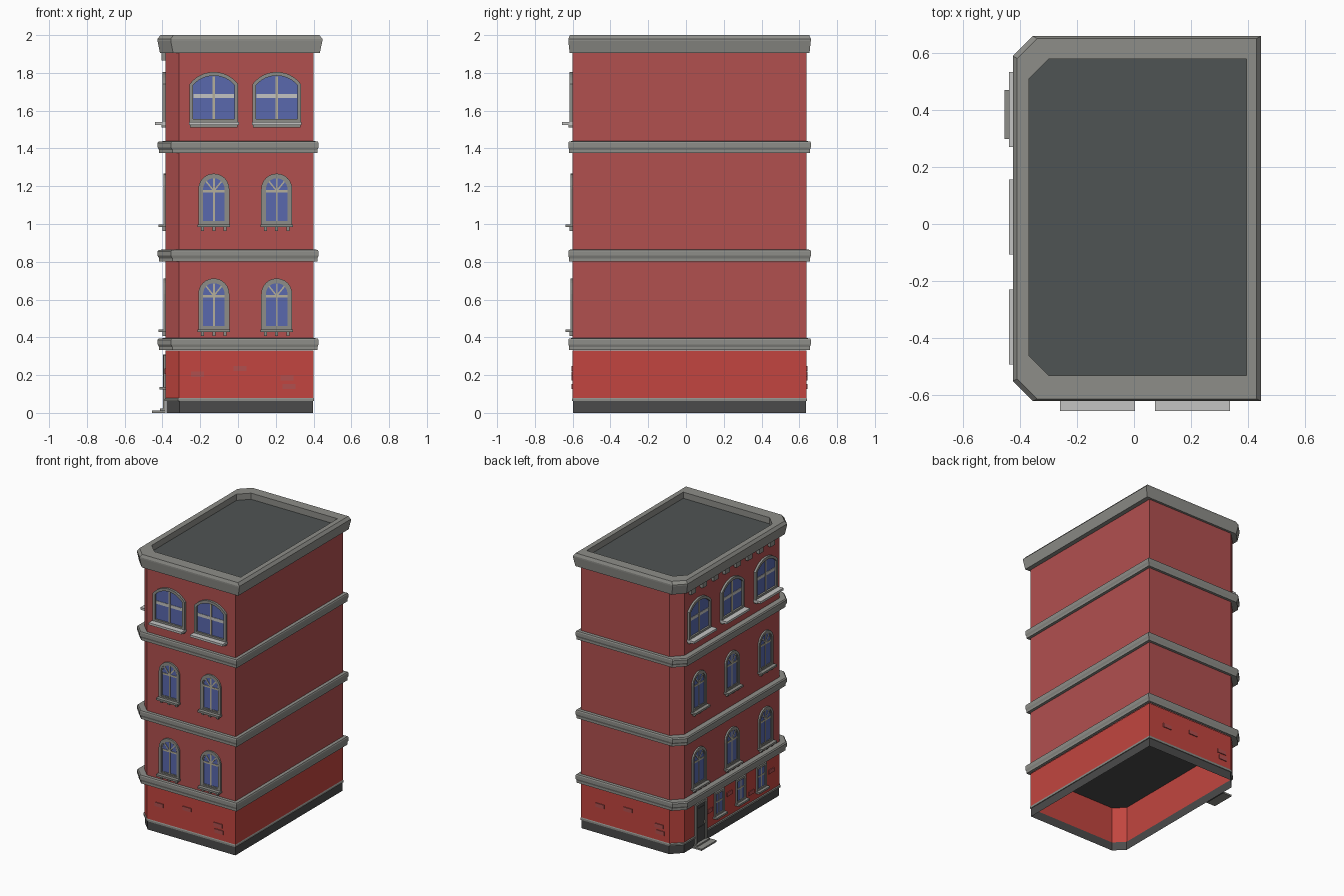
import bpy, bmesh, math
from mathutils import Matrix

if "Cube" in bpy.data.objects:
    bpy.data.objects.remove(bpy.data.objects["Cube"])


def material(name, r, g, b):
    m = bpy.data.materials.new(name)
    m.diffuse_color = (r, g, b, 1)
    m.use_nodes = True
    m.node_tree.nodes["Principled BSDF"].inputs["Base Color"].default_value = m.diffuse_color
    return m


RED = material("ground floor red", 0.54, 0.06, 0.05)
BRICK = material("brick red", 0.44, 0.08, 0.078)
STONE = material("stone grey", 0.27, 0.27, 0.25)
PALE = material("pale stone", 0.55, 0.55, 0.54)
DARK = material("dark plinth", 0.07, 0.07, 0.07)
ROOF = material("roof felt", 0.078, 0.088, 0.088)
GLASS = material("blue glass", 0.10, 0.14, 0.42)
BEIGE = material("beige glazing bar", 0.46, 0.43, 0.33)
MATS = [RED, BRICK, STONE, PALE, DARK, ROOF, GLASS, BEIGE]

X0, X1, Y0, Y1 = -0.383, 0.40, -0.60, 0.637   # wall faces
CH = 0.07                                     # corner chamfer on the left side


def place(name, mesh, loc=(0, 0, 0), left=False):
    ob = bpy.data.objects.new(name, mesh)
    ob.location = loc
    if left:
        ob.rotation_euler.z = -math.pi / 2
    bpy.context.collection.objects.link(ob)
    return ob


def finish(bm, name):
    bmesh.ops.recalc_face_normals(bm, faces=bm.faces)
    me = bpy.data.meshes.new(name)
    bm.to_mesh(me)
    bm.free()
    for m in MATS:
        me.materials.append(m)
    return me


# ---------- building shell: stacked rings of the chamfered footprint ----------
def outline(x0, x1, y0, y1):
    return [(x0 + CH, y0), (x1, y0), (x1, y1), (x0 + CH, y1), (x0, y1 - CH), (x0, y0 + CH)]


def loft(name, rings, mat, cap=None):
    """rings: (x0, x1, y0, y1, z); cap: material for a face closing the last ring"""
    bm = bmesh.new()
    vs = [[bm.verts.new((x, y, r[4])) for x, y in outline(*r[:4])] for r in rings]
    for a, b in zip(vs, vs[1:]):
        for i in range(6):
            j = (i + 1) % 6
            bm.faces.new((a[i], a[j], b[j], b[i])).material_index = MATS.index(mat)
    if cap:
        bm.faces.new(vs[-1]).material_index = MATS.index(cap)
    return place(name, finish(bm, name))


def ring(t, z, right=0.026):
    return (X0 - 0.043 * t, X1 + right * t, Y0 - 0.023 * t, Y1 + 0.024 * t, z)


loft("plinth", [ring(-0.1, 0), ring(-0.1, 0.062)], DARK)
loft("plinth_strip", [ring(-0.1, 0.062), ring(0.12, 0.062), ring(0.12, 0.074), ring(0, 0.08)], STONE)
loft("ground_floor_wall", [ring(0, 0.062), ring(0, 0.33)], RED, cap=DARK)
loft("upper_wall", [ring(0, 0.335), ring(0, 1.91)], BRICK)
for k, z in enumerate((0.333, 0.802, 1.376)):
    loft(f"band_{k}", [ring(t, z + h) for t, h in
         ((0, 0), (0.8, 0), (0.8, 0.016), (1, 0.03), (1, 0.053), (0.85, 0.061), (0, 0.063))], STONE)
INNER = (-0.37, 0.395, -0.533, 0.58)
loft("roof_cornice", [ring(0, 1.905), ring(0.7, 1.905, 0.047), ring(1, 1.97, 0.047), ring(1, 1.98, 0.047),
                      ring(0.65, 2.0, 0.047), INNER + (2.0,), INNER + (1.955,)], STONE, cap=ROOF)


# ---------- wall details: drawn in (u, z), pushed outward by depth d ----------
def slab(bm, pts, d, mat, hole=None):
    def verts(p, y):
        return [bm.verts.new((u, -y, z)) for u, z in p]
    n, faces = len(pts), []
    back, front = verts(pts, 0), verts(pts, d)
    loops = [(back, front)]
    if hole:
        hb, hf = verts(hole, 0), verts(hole, d)
        loops.append((hf, hb))
        faces += [(front[i], front[(i + 1) % n], hf[(i + 1) % n], hf[i]) for i in range(n)]
    else:
        faces.append(front)
    for a, b in loops:
        faces += [(a[i], a[(i + 1) % n], b[(i + 1) % n], b[i]) for i in range(n)]
    for f in faces:
        bm.faces.new(f).material_index = MATS.index(mat)


def rect(u0, u1, z0, z1):
    return [(u0, z0), (u1, z0), (u1, z1), (u0, z1)]


def arch(w, z0, spring, rise, n=12):
    h = w / 2
    r = (h * h + rise * rise) / (2 * rise)
    a = math.asin(min(1, h / r))
    arc = [(r * math.sin(a - 2 * a * i / n), spring + rise - r + r * math.cos(a - 2 * a * i / n))
           for i in range(n + 1)]
    return [(-h, z0), (h, z0)] + arc


def stick(p, q, w):
    dx, dz = q[0] - p[0], q[1] - p[1]
    k = w / 2 / math.hypot(dx, dz)
    ox, oz = -dz * k, dx * k
    return [(p[0] + ox, p[1] + oz), (p[0] - ox, p[1] - oz), (q[0] - ox, q[1] - oz), (q[0] + ox, q[1] + oz)]


def arched_window():
    bm = bmesh.new()
    hole = arch(0.128, 0.452, 0.63, 0.064)
    slab(bm, arch(0.164, 0.434, 0.63, 0.082), 0.012, STONE, hole)
    slab(bm, hole, 0.007, STONE, arch(0.114, 0.46, 0.63, 0.057))
    slab(bm, hole, 0.003, GLASS)
    slab(bm, rect(-0.005, 0.005, 0.455, 0.685), 0.006, BEIGE)
    slab(bm, rect(-0.06, 0.06, 0.612, 0.624), 0.006, BEIGE)
    for s in (-1, 1):
        slab(bm, stick((0, 0.62), (s * 0.042, 0.672), 0.008), 0.006, BEIGE)
    slab(bm, rect(-0.086, 0.086, 0.428, 0.442), 0.038, STONE)
    for u in (-0.06, 0, 0.06):   # sill brackets
        slab(bm, rect(u - 0.008, u + 0.008, 0.408, 0.428), 0.018, STONE)
    return finish(bm, "arched_window")


def wide_window():
    bm = bmesh.new()
    hole = arch(0.22, 1.555, 1.735, 0.05)
    slab(bm, arch(0.257, 1.535, 1.74, 0.065), 0.016, STONE, hole)
    slab(bm, hole, 0.003, GLASS)
    slab(bm, rect(-0.007, 0.007, 1.555, 1.78), 0.007, BEIGE)
    slab(bm, rect(-0.108, 0.108, 1.666, 1.688), 0.006, PALE)
    slab(bm, rect(-0.132, 0.132, 1.525, 1.541), 0.057, PALE)
    slab(bm, rect(-0.125, 0.125, 1.512, 1.525), 0.022, STONE)
    return finish(bm, "wide_window")


def square_window():
    bm = bmesh.new()
    slab(bm, rect(-0.055, 0.055, 0.135, 0.307), 0.011, STONE, rect(-0.04, 0.04, 0.148, 0.292))
    slab(bm, rect(-0.04, 0.04, 0.148, 0.292), 0.003, GLASS)
    slab(bm, rect(-0.004, 0.004, 0.148, 0.292), 0.006, BEIGE)
    slab(bm, rect(-0.04, 0.04, 0.228, 0.238), 0.006, BEIGE)
    slab(bm, rect(-0.063, 0.063, 0.124, 0.137), 0.032, STONE)
    return finish(bm, "ground_window")


def entrance():
    bm = bmesh.new()
    slab(bm, rect(-0.065, 0.065, 0.012, 0.31), 0.013, STONE, rect(-0.05, 0.05, 0.014, 0.295))
    slab(bm, rect(-0.05, 0.05, 0.014, 0.295), 0.006, DARK)
    slab(bm, rect(-0.035, 0.035, 0.16, 0.27), 0.009, DARK)
    slab(bm, rect(-0.035, 0.035, 0.04, 0.13), 0.009, DARK)
    slab(bm, rect(0.036, 0.044, 0.14, 0.156), 0.014, BEIGE)
    slab(bm, rect(-0.086, 0.086, 0, 0.012), 0.073, STONE)
    slab(bm, rect(-0.07, 0.07, 0.012, 0.022), 0.03, STONE)
    return finish(bm, "entrance")


arched, wide = arched_window(), wide_window()
for i, x in enumerate((-0.128, 0.205)):      # front windows
    place(f"front_window_low_{i}", arched, (x, Y0, 0))
    place(f"front_window_mid_{i}", arched, (x, Y0, 0.555))
    place(f"front_window_top_{i}", wide, (x, Y0, 0))
for i, y in enumerate((0.403, 0.025, -0.362)):   # left side windows
    place(f"left_window_low_{i}", arched, (X0, y, 0), True)
    place(f"left_window_mid_{i}", arched, (X0, y, 0.555), True)
    place(f"left_window_top_{i}", wide, (X0, y, 0), True)
ground = square_window()
for i, y in enumerate((0.172, -0.078, -0.313)):
    place(f"left_window_ground_{i}", ground, (X0, y, 0), True)
place("entrance_door", entrance(), (X0, 0.385, 0), True)

# dentils under the left cornice
bm = bmesh.new()
for i in range(8):
    u = -0.49 + i * 0.13
    slab(bm, rect(u - 0.025, u + 0.025, 1.865, 1.905), 0.022, STONE)
place("cornice_dentils", finish(bm, "cornice_dentils"), (X0, 0, 0), True)

# loose raised bricks on the ground floor
bm = bmesh.new()
for u, z in ((-0.215, 0.205), (0.01, 0.235), (0.26, 0.185), (0.27, 0.14)):
    slab(bm, rect(u - 0.034, u + 0.034, z - 0.014, z + 0.014), 0.006, BRICK)
bricks = finish(bm, "raised_bricks")
place("front_bricks", bricks, (0, Y0, 0))
place("back_bricks", bricks, (0.03, Y1, 0)).rotation_euler.z = math.pi
bm = bmesh.new()
for u, z in ((-0.275, 0.2), (-0.05, 0.24), (0.2, 0.15), (0.43, 0.22)):
    slab(bm, rect(u - 0.03, u + 0.03, z - 0.014, z + 0.014), 0.006, BRICK)
place("left_bricks", finish(bm, "left_bricks"), (X0, 0, 0), True)
